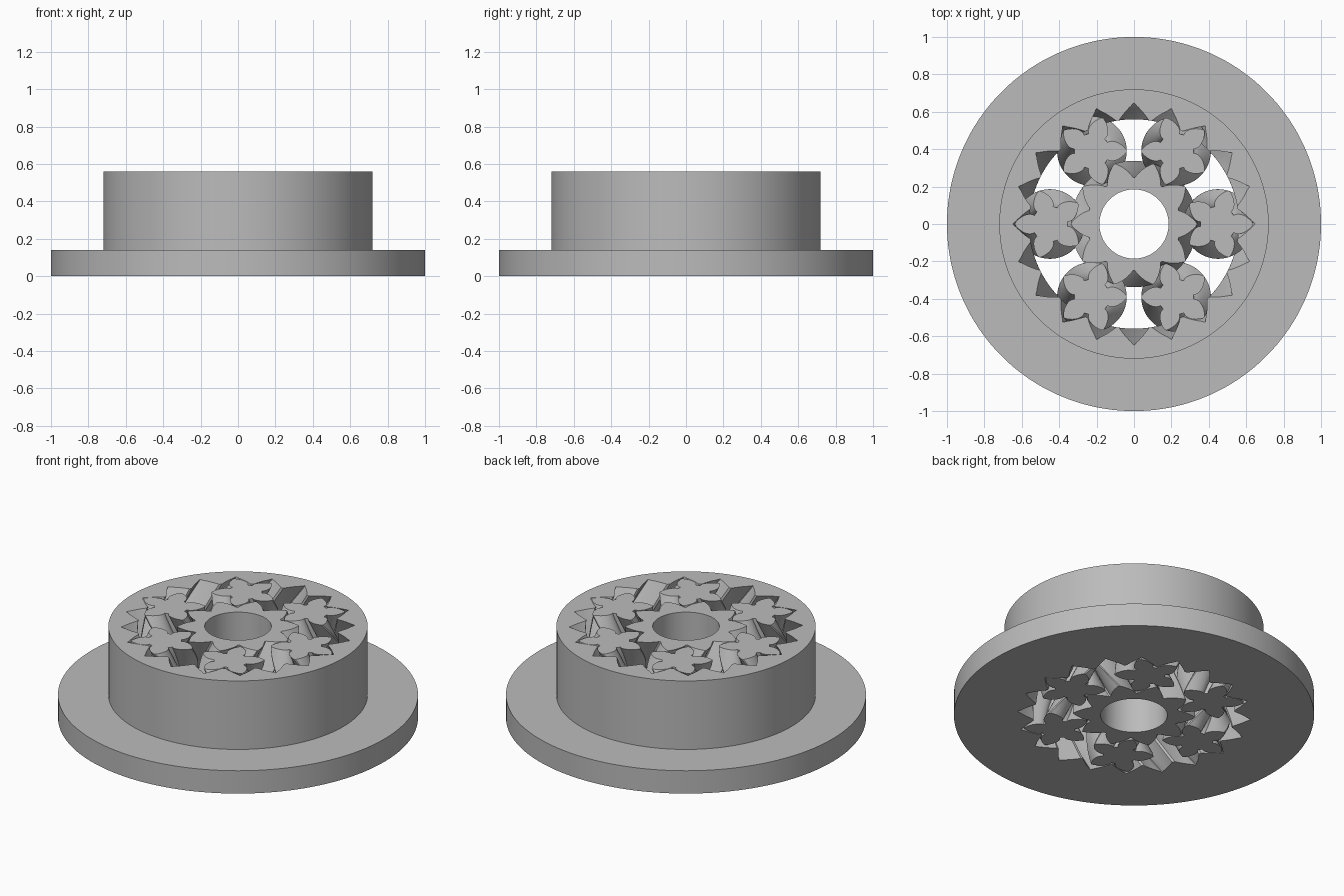
import bpy, bmesh, math

cube = bpy.data.objects.get("Cube")
if cube:
    bpy.data.objects.remove(cube)

HEIGHT = 0.56
FLANGE_H = 0.14
ORBIT = 0.45           # radius of the circle the planet gears sit on
MODULE = 0.03          # pitch radius per tooth
PRESSURE = math.radians(45)
STEPS = 10             # twist layers in each half of a herringbone gear

grey = bpy.data.materials.new("light_grey")
grey.use_nodes = True
colour = (0.5, 0.5, 0.5, 1)
grey.diffuse_color = colour
grey.node_tree.nodes["Principled BSDF"].inputs["Base Color"].default_value = colour


def involute(angle):
    return math.tan(angle) - angle


def gear_outline(teeth, root, tip, slack=0.0, samples=7):
    """Polar points (radius, angle) of an involute gear with a tooth at angle 0."""
    pitch = MODULE * teeth
    base = pitch * math.cos(PRESSURE)
    flank = []
    start = max(root, base)
    if root < base:
        flank.append((root, math.pi / (2 * teeth) + involute(PRESSURE) - slack / pitch))
    for i in range(samples):
        r = start + (tip - start) * i / (samples - 1)
        a = math.acos(min(1, base / r))
        half = math.pi / (2 * teeth) + involute(PRESSURE) - involute(a) - slack / pitch
        flank.append((r, max(half, 0.003)))
    points = []
    for t in range(teeth):
        c = 2 * math.pi * t / teeth
        points += [(r, c - h) for r, h in flank]
        points += [(r, c + h) for r, h in reversed(flank)]
    return points


def herringbone(outline, twist):
    """Stack of loops that twist up to mid height and back again."""
    loops = []
    for i in range(2 * STEPS + 1):
        turn = twist * (1 - abs(i - STEPS) / STEPS)
        z = HEIGHT * i / (2 * STEPS)
        loops.append([(r * math.cos(a + turn), r * math.sin(a + turn), z) for r, a in outline])
    return loops


def circle(outline, radius, z):
    return [(radius * math.cos(a), radius * math.sin(a), z) for _, a in outline]


def loft(name, loops, hollow):
    """Skin the loops; close the stack on itself if hollow, else cap both ends."""
    bm = bmesh.new()
    rows = [[bm.verts.new(p) for p in loop] for loop in loops]
    n = len(rows[0])
    pairs = list(zip(rows, rows[1:]))
    if hollow:
        pairs.append((rows[-1], rows[0]))
    else:
        bm.faces.new(rows[0])
        bm.faces.new(rows[-1])
    for low, high in pairs:
        for k in range(n):
            j = (k + 1) % n
            bm.faces.new((low[k], low[j], high[j], high[k]))
    bmesh.ops.recalc_face_normals(bm, faces=bm.faces)
    mesh = bpy.data.meshes.new(name)
    bm.to_mesh(mesh)
    bm.free()
    mesh.materials.append(grey)
    obj = bpy.data.objects.new(name, mesh)
    bpy.context.collection.objects.link(obj)
    bpy.ops.object.select_all(action='DESELECT')
    obj.select_set(True)
    bpy.context.view_layer.objects.active = obj
    bpy.ops.object.shade_smooth_by_angle(angle=math.radians(25))
    return obj


# Flanged outer ring with internal teeth
ring = gear_outline(20, 0.56, 0.648)
loft("ring_gear_housing",
     herringbone(ring, math.radians(18))
     + [circle(ring, 0.72, HEIGHT), circle(ring, 0.72, FLANGE_H),
        circle(ring, 1.0, FLANGE_H), circle(ring, 1.0, 0)], True)

# Central gear with a round bore
sun = gear_outline(10, 0.25, 0.338, 0.004)
loft("sun_gear",
     herringbone(sun, math.radians(-36))
     + [circle(sun, 0.185, HEIGHT), circle(sun, 0.185, 0)], True)

# Six planet gears, each turned to mesh with ring and sun
planet = gear_outline(5, 0.095, 0.186, 0.004)
for i in range(6):
    phi = math.radians(60 * i)
    gear = loft(f"planet_gear_{i + 1}", herringbone(planet, math.radians(72)), False)
    gear.location = (ORBIT * math.cos(phi), ORBIT * math.sin(phi), 0)
    gear.rotation_euler.z = -3 * phi
